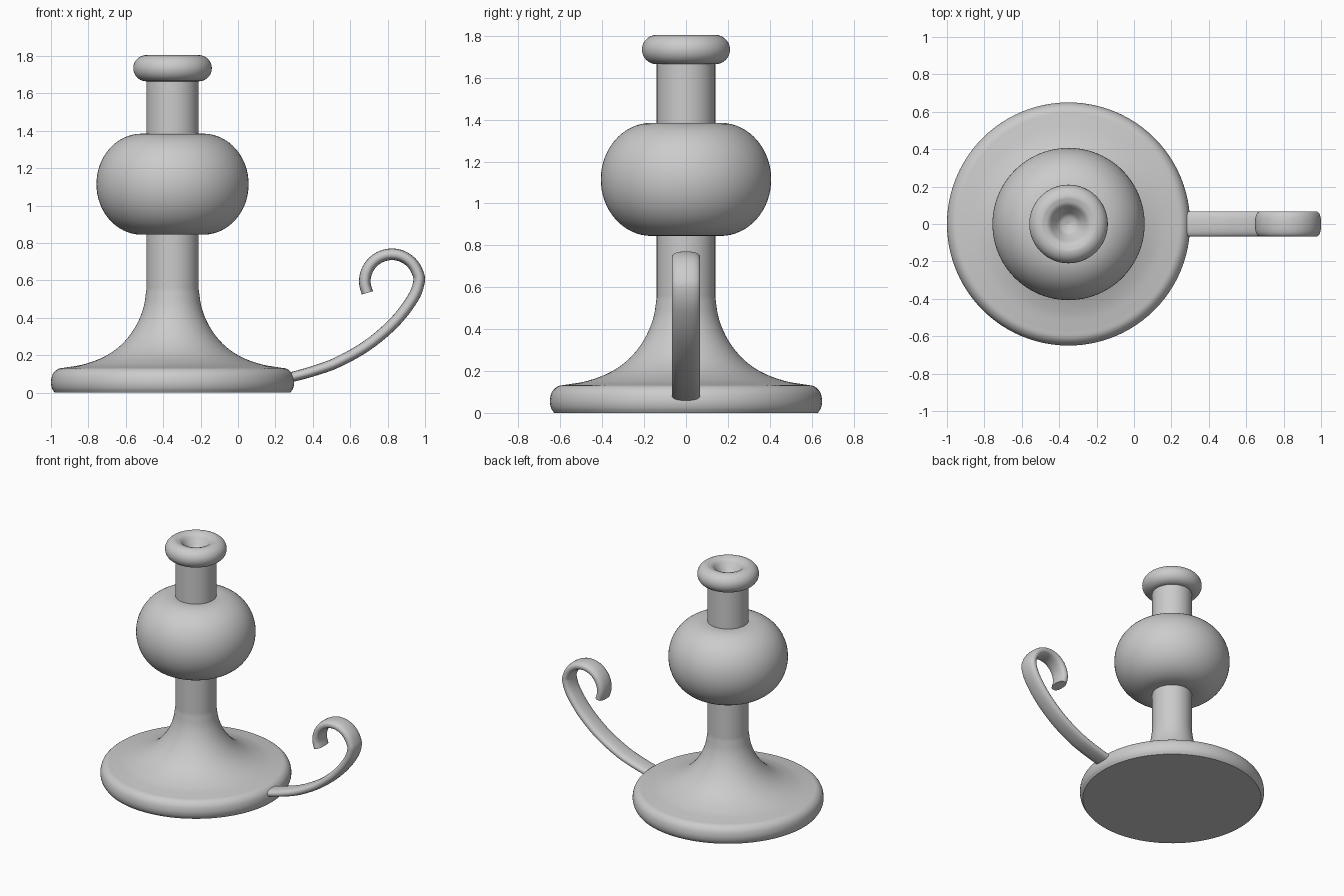
import bpy, bmesh
from math import sin, cos, pi, radians, copysign
from mathutils import Vector

if "Cube" in bpy.data.objects:
    bpy.data.objects.remove(bpy.data.objects["Cube"])

AXIS_X = -0.35
SEGS = 96


def finish(name, bm, angle=40):
    bmesh.ops.recalc_face_normals(bm, faces=bm.faces)
    me = bpy.data.meshes.new(name)
    bm.to_mesh(me)
    bm.free()
    ob = bpy.data.objects.new(name, me)
    bpy.context.collection.objects.link(ob)
    bpy.ops.object.select_all(action='DESELECT')
    ob.select_set(True)
    bpy.context.view_layer.objects.active = ob
    bpy.ops.object.shade_smooth_by_angle(angle=radians(angle))
    return ob


def spline(pts, steps=6):
    """Catmull-Rom through the points."""
    p = [Vector(q) for q in pts]
    p = [2 * p[0] - p[1]] + p + [2 * p[-1] - p[-2]]
    out = []
    for i in range(1, len(p) - 2):
        a, b, c, d = p[i - 1:i + 3]
        for k in range(steps):
            t = k / steps
            out.append(0.5 * (2 * b + (c - a) * t + (2 * a - 5 * b + 4 * c - d) * t * t
                              + (3 * b - a - 3 * c + d) * t ** 3))
    return out + [p[-2]]


def lathe(name, profile):
    """Revolve (radius, z) points around the candlestick axis."""
    bm = bmesh.new()
    vs = [bm.verts.new((AXIS_X + r, 0, z)) for r, z in profile]
    es = [bm.edges.new(e) for e in zip(vs, vs[1:])]
    bmesh.ops.spin(bm, geom=vs + es, cent=(AXIS_X, 0, 0), axis=(0, 0, 1),
                   angle=2 * pi, steps=SEGS)
    bmesh.ops.remove_doubles(bm, verts=bm.verts, dist=1e-5)
    return finish(name, bm)


def arc(r, z, rx, rz, a0, a1, n=24):
    return [(r + rx * cos(radians(a0 + (a1 - a0) * i / n)),
             z + rz * sin(radians(a0 + (a1 - a0) * i / n))) for i in range(n + 1)]


# Round foot: rounded rim sweeping up into the stem
rim = spline([(0.63, 0), (0.645, 0.025), (0.65, 0.06), (0.64, 0.1), (0.612, 0.127), (0.57, 0.135)], 4)
flare = spline([(0.57, 0.135), (0.47, 0.153), (0.36, 0.195), (0.27, 0.26),
                (0.2, 0.35), (0.157, 0.45), (0.14, 0.55)], 5)
lathe("foot", [(0, 0)] + [tuple(v) for v in rim + flare[1:]] + [(0.14, 0.56)])

# Straight stem
lathe("stem", [(0.14, 0.56), (0.14, 1.70)])

# Bulb around the stem
lathe("bulb", arc(0.165, 1.115, 0.242, 0.27, -100, 100, 36))

# Candle cup with hollow top
hollow = spline([(0.14, 1.805), (0.105, 1.792), (0.075, 1.755), (0.045, 1.72), (0, 1.705)], 5)
lathe("candle_cup", [(0.10, 1.665)] + arc(0.14, 1.735, 0.07, 0.07, -90, 90)
      + [tuple(v) for v in hollow[1:]])

# Curled strap handle: rounded cross-section swept along a path in the xz plane
curl = arc(0.823, 0.595, 0.145, 0.145, 0, 205, 10)
path = spline([(0.22, 0.07), (0.30, 0.087), (0.41, 0.118), (0.53, 0.162), (0.69, 0.252),
               (0.835, 0.375), (0.935, 0.505)] + curl, 5)
bm = bmesh.new()
N = 24
rings = []
for i, c in enumerate(path):
    t = (path[min(i + 1, len(path) - 1)] - path[max(i - 1, 0)]).normalized()
    n = Vector((-t.y, t.x))
    half = 0.026 + 0.005 * min(1, i / 30)
    ring = []
    for k in range(N):
        a = 2 * pi * k / N
        u = copysign(abs(cos(a)) ** 0.8, cos(a)) * 0.068
        w = copysign(abs(sin(a)) ** 0.8, sin(a)) * half
        ring.append(bm.verts.new((c.x + n.x * w, u, c.y + n.y * w)))
    rings.append(ring)
for r0, r1 in zip(rings, rings[1:]):
    for k in range(N):
        bm.faces.new((r0[k], r0[(k + 1) % N], r1[(k + 1) % N], r1[k]))
bm.faces.new(rings[0])
bm.faces.new(rings[-1])
finish("handle", bm)
